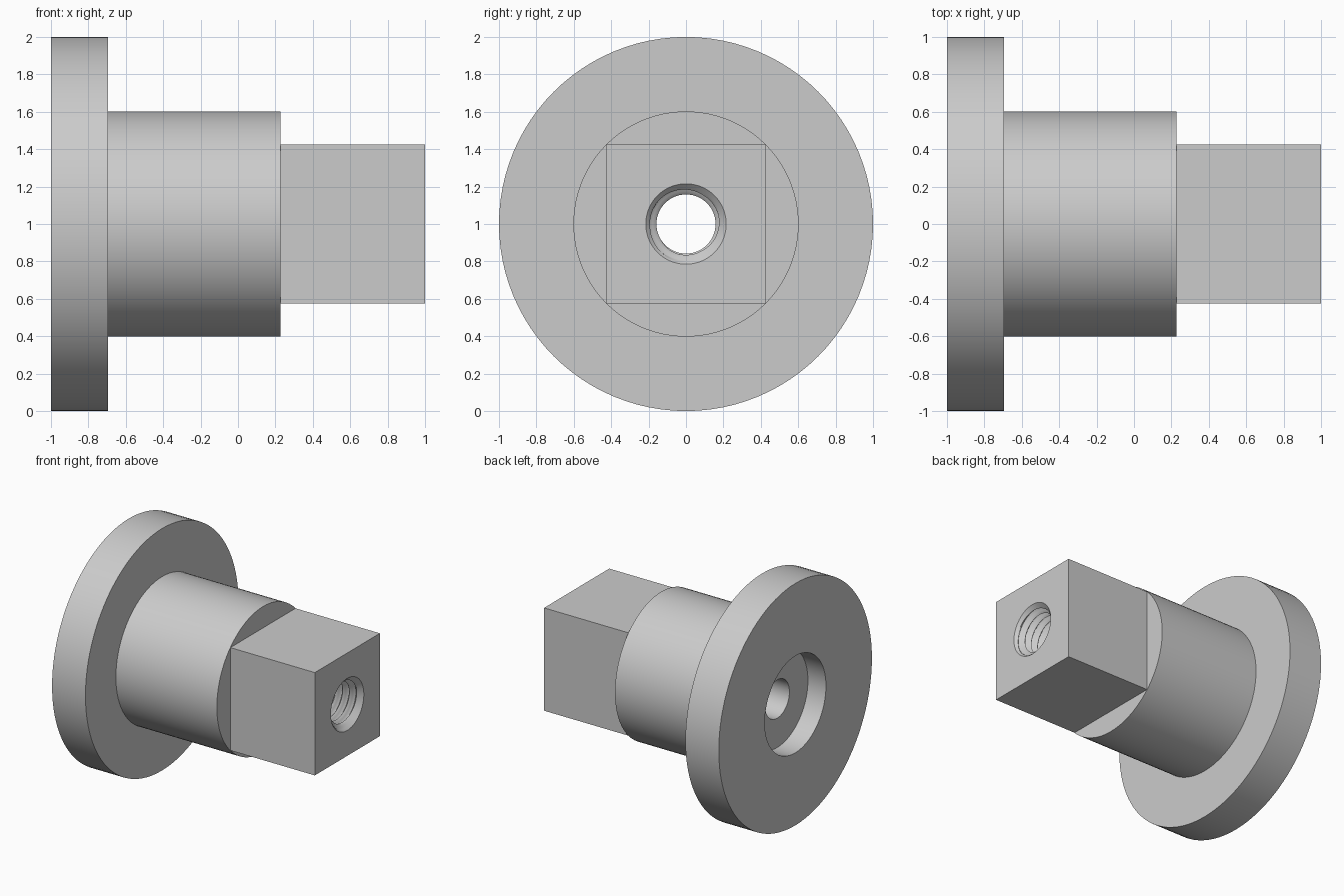
import bpy, bmesh
from math import cos, sin, tau

cube = bpy.data.objects.get("Cube")
if cube:
    bpy.data.objects.remove(cube, do_unlink=True)

SEG = 96
FLANGE_R, SHAFT_R, SQUARE_H = 1.0, 0.602, 0.425
BORE_R, GROOVE_R, MOUTH_R, POCKET_R = 0.158, 0.2, 0.215, 0.4
BACK, POCKET_X, FLANGE_X, SHAFT_X, TIP = -1.0, -0.835, -0.695, 0.228, 1.0
PITCH, STEPS, THREAD_END = 0.062, 8, 0.2

grey = bpy.data.materials.new("plain grey")
grey.use_nodes = True
grey.diffuse_color = (0.6, 0.6, 0.6, 1)
grey.node_tree.nodes["Principled BSDF"].inputs["Base Color"].default_value = (0.6, 0.6, 0.6, 1)


def circle(x, r):
    return [(x, r * cos(tau * i / SEG), r * sin(tau * i / SEG)) for i in range(SEG + 1)]


def square(x, h):
    pts = []
    for _, c, s in circle(x, 1):
        k = h / max(abs(c), abs(s))
        pts.append((x, c * k, s * k))
    return pts


def thread_row(k):
    """One helical row: the x position advances by a pitch per turn."""
    t = abs((k % STEPS) / STEPS * 2 - 1)
    profile = BORE_R + (GROOVE_R - BORE_R) * min(1, max(0, 1.3 * t - 0.15))
    row = []
    for i in range(SEG + 1):
        x = TIP - k * PITCH / STEPS + i / SEG * PITCH
        x = min(TIP, max(THREAD_END, x))
        r = min(profile, BORE_R + x - THREAD_END)   # run-out
        r = max(r, MOUTH_R - (TIP - x))             # chamfered mouth
        row.append((x, r * cos(tau * i / SEG), r * sin(tau * i / SEG)))
    return row


def loft(name, rings):
    bm = bmesh.new()
    rows = [[bm.verts.new((x, y, z + 1)) for x, y, z in ring] for ring in rings]
    for a, b in zip(rows, rows[1:]):
        for i in range(SEG):
            bm.faces.new((a[i], a[i + 1], b[i + 1], b[i]))
    bmesh.ops.remove_doubles(bm, verts=bm.verts[:], dist=0.00002)
    mesh = bpy.data.meshes.new(name)
    bm.to_mesh(mesh)
    bm.free()
    mesh.materials.append(grey)
    ob = bpy.data.objects.new(name, mesh)
    bpy.context.collection.objects.link(ob)
    bpy.ops.object.select_all(action='DESELECT')
    ob.select_set(True)
    bpy.context.view_layer.objects.active = ob
    bpy.ops.object.shade_smooth_by_angle(angle=0.5)
    return ob


# Flange with the round pocket in its back
loft("flange", [circle(POCKET_X, BORE_R), circle(POCKET_X, POCKET_R), circle(BACK, POCKET_R),
                circle(BACK, FLANGE_R), circle(FLANGE_X, FLANGE_R), circle(FLANGE_X, SHAFT_R)])

# Round shaft and its shoulder
loft("shaft", [circle(FLANGE_X, SHAFT_R), circle(SHAFT_X, SHAFT_R), square(SHAFT_X, SQUARE_H)])

# Square drive end
loft("square_end", [square(SHAFT_X, SQUARE_H), square(TIP, SQUARE_H), circle(TIP, MOUTH_R)])

# Threaded hole, then the plain bore through to the pocket
turns = int((TIP - THREAD_END) / PITCH) + 3
loft("threaded_hole", [thread_row(k) for k in range(turns * STEPS)])
loft("plain_bore", [circle(THREAD_END, BORE_R), circle(POCKET_X, BORE_R)])
